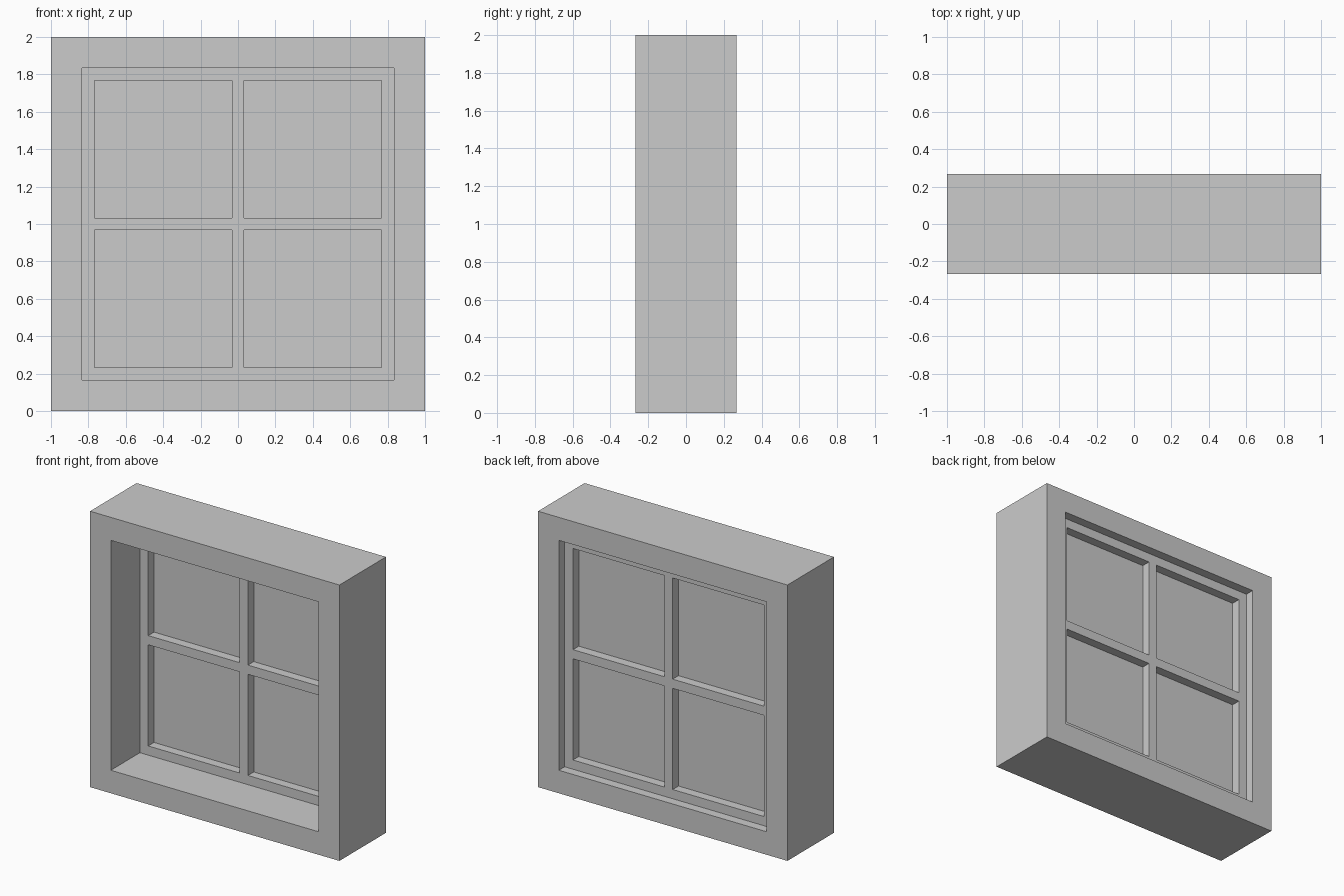
import bpy, bmesh

if "Cube" in bpy.data.objects:
    bpy.data.objects.remove(bpy.data.objects["Cube"])

U = 1 / 15                      # base module of the design
Y_MID = 2 * U                   # the two-tone split, also the glass plane

dark = bpy.data.materials.new("dark_grey")
dark.diffuse_color = (0.52, 0.52, 0.52, 1)
dark.use_nodes = True
dark.node_tree.nodes["Principled BSDF"].inputs["Base Color"].default_value = dark.diffuse_color


def finish(name, bm):
    mesh = bpy.data.meshes.new(name)
    bm.to_mesh(mesh)
    bm.free()
    obj = bpy.data.objects.new(name, mesh)
    bpy.context.collection.objects.link(obj)
    return obj


def lattice(name, cuts, y0, y1):
    """Square panel cut by the same lines in x and z; cells with odd column
    and odd row are openings. Everything behind Y_MID is dark."""
    bm = bmesh.new()
    n = len(cuts) - 1

    def solid(i, k):
        return 0 <= i < n and 0 <= k < n and not (i % 2 and k % 2)

    def quad(points, mat):
        bm.faces.new([bm.verts.new(p) for p in points]).material_index = mat

    for i in range(n):
        for k in range(n):
            if not solid(i, k):
                continue
            xa, xb = cuts[i], cuts[i + 1]
            za, zb = cuts[k] + 1, cuts[k + 1] + 1
            corners = [(xa, za), (xb, za), (xb, zb), (xa, zb)]
            quad([(x, y0, z) for x, z in corners], 0)
            quad([(x, y1, z) for x, z in corners[::-1]], 1)
            # side walls only where the neighbouring cell is open
            for s, (di, dk) in enumerate([(0, -1), (1, 0), (0, 1), (-1, 0)]):
                if solid(i + di, k + dk):
                    continue
                (ax, az), (bx, bz) = corners[s], corners[(s + 1) % 4]
                for mat, (ya, yb) in enumerate([(y0, Y_MID), (Y_MID, y1)]):
                    quad([(ax, ya, az), (ax, yb, az), (bx, yb, bz), (bx, ya, bz)], mat)
    bmesh.ops.remove_doubles(bm, verts=bm.verts, dist=1e-5)
    bmesh.ops.recalc_face_normals(bm, faces=bm.faces)
    obj = finish(name, bm)
    obj.data.materials.append(None)
    obj.data.materials.append(dark)
    return obj


# Deep outer frame
lattice("outer_frame", [-1, -12.5 * U, 12.5 * U, 1], -4 * U, 4 * U)

# Recessed sash with crossing glazing bars
lattice("sash", [-12.5 * U, -11.5 * U, -0.5 * U, 0.5 * U, 11.5 * U, 12.5 * U], U, 3 * U)

# Four glass panes
for side, sx in (("left", -1), ("right", 1)):
    for level, sz in (("lower", -1), ("upper", 1)):
        bm = bmesh.new()
        cx, cz, h = sx * 6 * U, 1 + sz * 6 * U, 5.5 * U
        bm.faces.new([bm.verts.new((cx + a * h, Y_MID, cz + b * h))
                      for a, b in ((-1, -1), (1, -1), (1, 1), (-1, 1))])
        finish(f"{level}_{side}_pane", bm).data.materials.append(dark)
